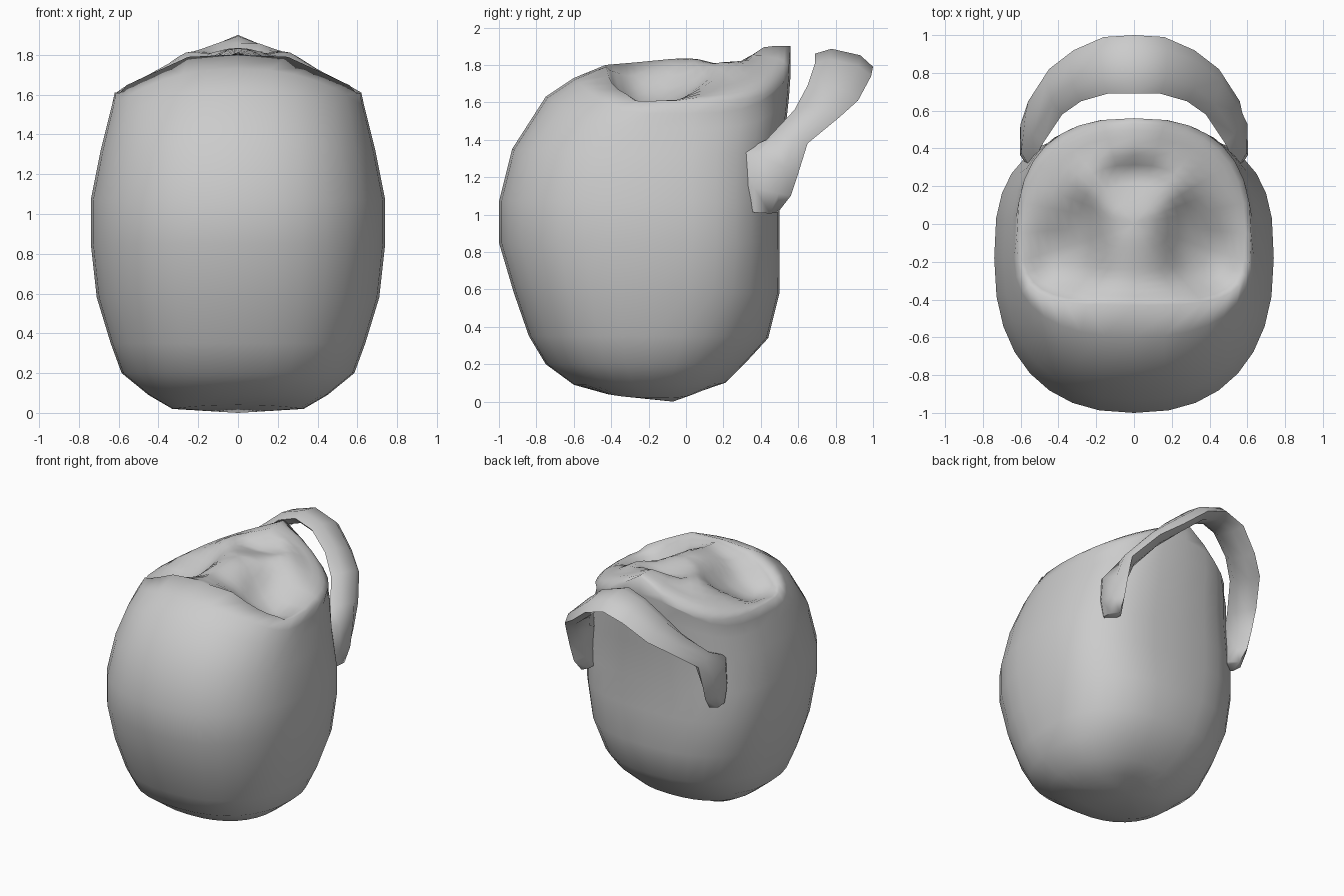
import bpy, bmesh, math
from mathutils import Vector

if "Cube" in bpy.data.objects:
    bpy.data.objects.remove(bpy.data.objects["Cube"])

SEG = 32


def spow(v, p):
    return math.copysign(abs(v) ** p, v)


def ring_point(a, w, yf, yb, cy, nf, nb):
    """Point on an egg-like superellipse outline seen from above."""
    c, s = math.cos(a), math.sin(a)
    n = nf if s < 0 else nb
    depth = (cy - yf) if s < 0 else (yb - cy)
    return w * spow(c, 2 / n), cy + depth * spow(s, 2 / n)


def bump(x, y, cx, cy, rx, ry, p=2):
    return math.exp(-abs((x - cx) / rx) ** p - abs((y - cy) / ry) ** p)


def top_height(x, y):
    """Relief of the top: roof slope, hollow pairs, centre ridge, raised back."""
    ax = abs(x)
    t = min(max((y - 0.24) / 0.20, 0), 1)
    crest = 1.835 - 0.035 * min(abs(min(y + 0.07, 0)) / 0.36, 1)
    crest -= 0.05 * min(max((y - 0.05) / 0.2, 0), 1)
    crest += (1.90 - crest) * t * t * (3 - 2 * t)
    z = min(crest, 1.905 - 0.46 * ax)
    z -= 0.15 * bump(ax, y, 0.34, -0.18, 0.21, 0.19, 3)
    z -= 0.06 * bump(ax, y, 0.28, 0.05, 0.13, 0.09)
    z += 0.03 * bump(ax, y, 0.24, 0.25, 0.13, 0.09)
    z -= 0.01 * bump(ax, y, 0.0, 0.28, 0.10, 0.08)
    return z


def finish(name, bm, angle):
    bmesh.ops.recalc_face_normals(bm, faces=bm.faces)
    me = bpy.data.meshes.new(name)
    bm.to_mesh(me)
    bm.free()
    ob = bpy.data.objects.new(name, me)
    bpy.context.collection.objects.link(ob)
    bpy.ops.object.select_all(action='DESELECT')
    ob.select_set(True)
    bpy.context.view_layer.objects.active = ob
    bpy.ops.object.shade_smooth_by_angle(angle=math.radians(angle))
    return ob


# Body walls: height at front, side, back; half width; front y; back y; back squareness
levels = [
    (0.04, 0.02, 0.06, 0.33, -0.42, 0.08, 2.2),
    (0.09, 0.09, 0.10, 0.45, -0.60, 0.21, 2.2),
    (0.20, 0.20, 0.22, 0.585, -0.75, 0.33, 2.3),
    (0.35, 0.35, 0.34, 0.64, -0.84, 0.44, 2.4),
    (0.58, 0.58, 0.58, 0.71, -0.92, 0.50, 2.6),
    (0.85, 0.85, 0.85, 0.74, -1.00, 0.50, 2.8),
    (1.07, 1.07, 1.07, 0.74, -1.00, 0.50, 2.8),
    (1.35, 1.32, 1.35, 0.69, -0.93, 0.52, 2.7),
    (1.63, 1.46, 1.62, 0.655, -0.75, 0.55, 2.7),
    (1.73, 1.54, 1.76, 0.635, -0.60, 0.56, 2.6),
]
angles = [2 * math.pi * i / SEG for i in range(SEG)]
bm = bmesh.new()
rings = []
for zf, zs, zb, w, yf, yb, nb in levels:
    ring = []
    for a in angles:
        x, y = ring_point(a, w, yf, yb, -0.18, 2.35, nb)
        s = math.sin(a)
        z = zs + (zf - zs) * s * s if s < 0 else zs + (zb - zs) * s ** 4
        ring.append(bm.verts.new((x, y, z)))
    rings.append(ring)

# Top rim, rounded over at the back corners, and the sculpted relief inside it
for k in (1.0, 0.95, 0.89, 0.82, 0.74, 0.65, 0.56, 0.47, 0.38, 0.29, 0.20, 0.12, 0.05):
    ring = []
    for a in angles:
        x, y = ring_point(a, 0.62, -0.43, 0.56, -0.05, 3.6, 2.5)
        x, y = x * k, y * k
        z = top_height(x, y)
        if k == 1.0 and y < -0.3:
            z = min(1.80, 1.905 - 0.46 * abs(x))
        if k > 0.9:
            drop = 0.07 if k == 1.0 else 0.02
            z -= drop * min(1, abs(x) / 0.3) * max(0, math.sin(a))
        ring.append(bm.verts.new((x, y, z)))
    rings.append(ring)
for lo, hi in zip(rings, rings[1:]):
    for i in range(SEG):
        j = (i + 1) % SEG
        bm.faces.new((lo[i], lo[j], hi[j], hi[i]))
for ring, tip in ((rings[0], (0, -0.07, 0)), (rings[-1], (0, 0, top_height(0, 0)))):
    v = bm.verts.new(tip)
    for i in range(SEG):
        bm.faces.new((ring[i], ring[(i + 1) % SEG], v))
finish("body", bm, 100)

# Arched strap behind the top: inner and outer edge of each station, one half
half = [
    ((0.00, 0.69, 1.86), (0.00, 1.00, 1.79)),
    ((0.14, 0.69, 1.81), (0.16, 0.99, 1.74)),
    ((0.28, 0.65, 1.69), (0.32, 0.92, 1.61)),
    ((0.38, 0.58, 1.56), (0.45, 0.82, 1.52)),
    ((0.48, 0.43, 1.40), (0.56, 0.65, 1.38)),
    ((0.55, 0.30, 1.34), (0.56, 0.60, 1.22)),
    ((0.56, 0.30, 1.16), (0.555, 0.56, 1.10)),
    ((0.54, 0.33, 1.02), (0.54, 0.49, 1.01)),
]
mirror = [tuple((-p[0], p[1], p[2]) for p in st) for st in half[:0:-1]]
stations = [tuple(Vector(p) for p in st) for st in mirror + half]
bm = bmesh.new()
loops = []
for i, (inner, outer) in enumerate(stations):
    a = stations[max(i - 1, 0)]
    b = stations[min(i + 1, len(stations) - 1)]
    along = (b[0] + b[1]) - (a[0] + a[1])
    n = along.cross(outer - inner).normalized() * 0.045
    q1, q2 = inner.lerp(outer, 0.25), inner.lerp(outer, 0.75)
    pts = (inner, q1 + n, q2 + n, outer, q2 - n, q1 - n)
    loops.append([bm.verts.new(p) for p in pts])
for lo, hi in zip(loops, loops[1:]):
    for i in range(6):
        j = (i + 1) % 6
        bm.faces.new((lo[i], lo[j], hi[j], hi[i]))
bm.faces.new(loops[0])
bm.faces.new(loops[-1])
finish("back_strap", bm, 80)
